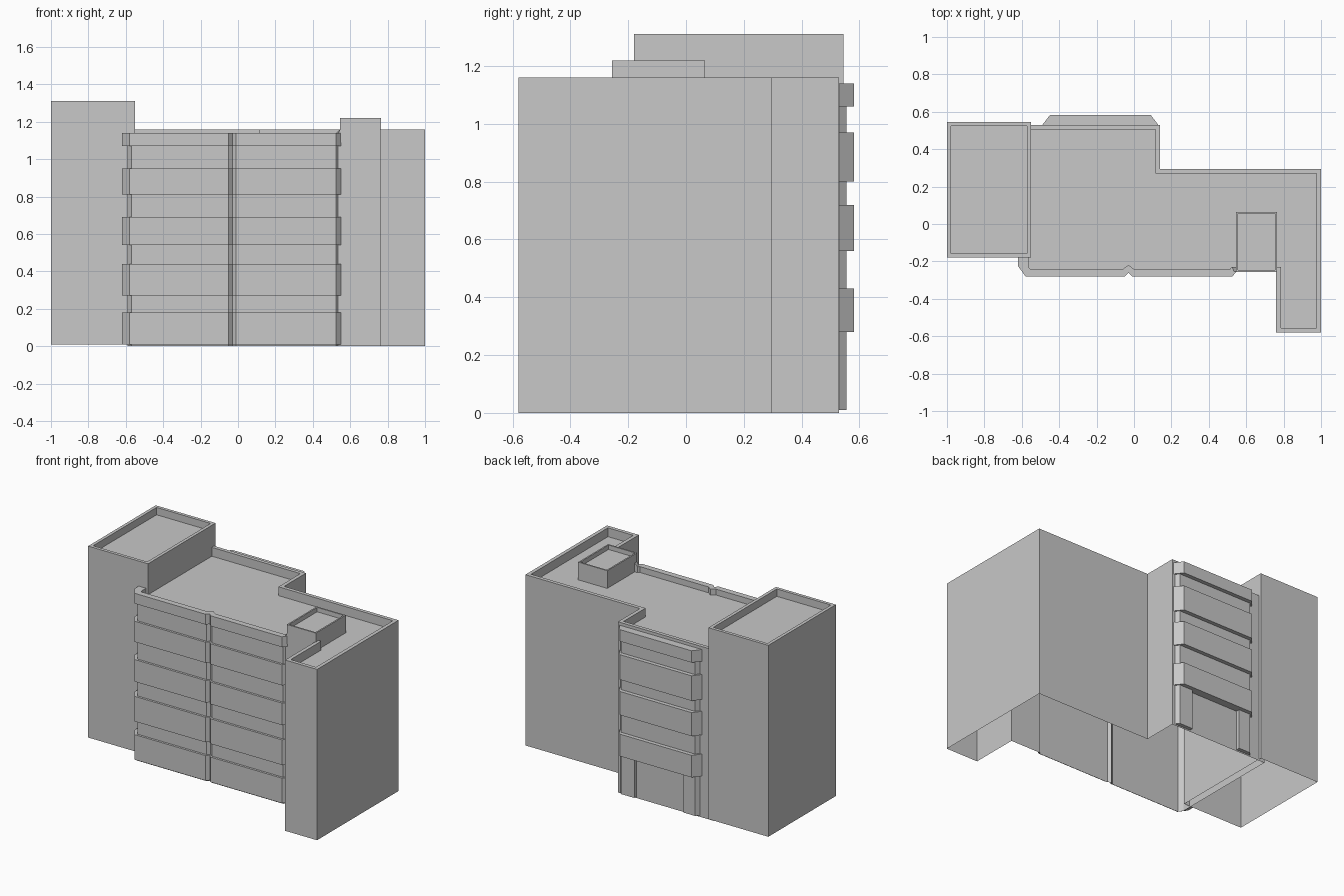
import bpy
import bmesh
from mathutils import Vector

default = bpy.data.objects.get("Cube")
if default:
    bpy.data.objects.remove(default, do_unlink=True)

concrete = bpy.data.materials.new("concrete_grey")
concrete.use_nodes = True
GREY = (0.58, 0.58, 0.58, 1)
concrete.diffuse_color = GREY
concrete.node_tree.nodes["Principled BSDF"].inputs["Base Color"].default_value = GREY


def finish(bm, name):
    mesh = bpy.data.meshes.new(name)
    bm.to_mesh(mesh)
    bm.free()
    mesh.materials.append(concrete)
    obj = bpy.data.objects.new(name, mesh)
    bpy.context.collection.objects.link(obj)
    return obj


def inset(outline, thickness):
    """Mitred inward offset of a counter-clockwise outline."""
    result = []
    for i, point in enumerate(outline):
        p = Vector(point)
        before = (p - Vector(outline[i - 1])).normalized()
        after = (Vector(outline[(i + 1) % len(outline)]) - p).normalized()
        n1, n2 = (Vector((-d.y, d.x)) for d in (before, after))
        result.append(p + (n1 + n2) * thickness / (1 + n1.dot(n2)))
    return result


def parapet_shell(name, outline, base, roof, top, thickness):
    """Hollow block, open below, with a sunken roof behind a parapet.
    top is a function giving the parapet height at an outline point."""
    bm = bmesh.new()
    inner = inset(outline, thickness)
    rings = [
        [bm.verts.new((x, y, base)) for x, y in outline],
        [bm.verts.new((x, y, top(x, y))) for x, y in outline],
        [bm.verts.new((p.x, p.y, top(*q))) for p, q in zip(inner, outline)],
        [bm.verts.new((p.x, p.y, roof)) for p in inner],
    ]
    count = len(outline)
    for low, high in zip(rings, rings[1:]):
        for i in range(count):
            j = (i + 1) % count
            bm.faces.new((low[i], low[j], high[j], high[i]))
    bm.faces.new(rings[-1])
    return finish(bm, name)


def prism(name, outline, bottom, top):
    bm = bmesh.new()
    face = bm.faces.new([bm.verts.new((x, y, bottom)) for x, y in outline])
    grown = bmesh.ops.extrude_face_region(bm, geom=[face])["geom"]
    verts = [g for g in grown if isinstance(g, bmesh.types.BMVert)]
    bmesh.ops.translate(bm, verts=verts, vec=(0, 0, top - bottom))
    bmesh.ops.recalc_face_normals(bm, faces=bm.faces)
    return finish(bm, name)


def rectangle(x0, x1, y0, y1):
    return [(x0, y0), (x1, y0), (x1, y1), (x0, y1)]


# Front facade line with chamfered ends and a central groove
facade = [(-0.59, -0.18), (-0.59, -0.235), (-0.57, -0.265), (-0.05, -0.265),
          (-0.03, -0.25), (-0.01, -0.265), (0.525, -0.265), (0.535, -0.254)]

# Main block and its projecting wing
wing = [(0.546, -0.254), (0.76, -0.254), (0.76, -0.58), (1, -0.58),
        (1, 0.295), (0.14, 0.295), (0.14, 0.53), (-0.59, 0.53)]


def main_top(x, y):
    on_front = x < 0.54 and y < -0.15
    return 1.14 if on_front else 1.16


parapet_shell("main_block", facade + wing, 0, 1.10, main_top, 0.025)

# Tall side tower
parapet_shell("side_tower", rectangle(-1, -0.55, -0.18, 0.545),
              0.01, 1.26, lambda x, y: 1.31, 0.022)

# Small roof house
parapet_shell("roof_house", rectangle(0.546, 0.765, -0.256, 0.065),
              1.09, 1.19, lambda x, y: 1.22, 0.01)

# Front balcony bands, wrapped round the facade line
front_edge = [(-0.62, -0.18), (-0.62, -0.225), (-0.58, -0.28), (-0.05, -0.28),
              (-0.03, -0.26), (-0.01, -0.28), (0.525, -0.28), (0.55, -0.254)]
front_levels = [(0.01, 0.18), (0.27, 0.44), (0.54, 0.69), (0.81, 0.95), (1.07, 1.14)]
for number, (low, high) in enumerate(front_levels, 1):
    prism(f"front_balcony_{number}", front_edge + facade[::-1], low, high)

# Rear balcony bands
rear_edge = [(-0.49, 0.53), (0.13, 0.53), (0.09, 0.582), (-0.45, 0.582)]
rear_levels = [(0.28, 0.43), (0.56, 0.72), (0.80, 0.97), (1.06, 1.14)]
for number, (low, high) in enumerate(rear_levels, 1):
    prism(f"rear_balcony_{number}", rear_edge, low, high)

# Rear wall panels between the bands
rear_panel = [(-0.475, 0.53), (0.12, 0.53), (0.10, 0.555), (-0.455, 0.555)]
for number, (lower, upper) in enumerate(zip(rear_levels, rear_levels[1:]), 1):
    prism(f"rear_panel_{number}", rear_panel, lower[1], upper[0])

# Ground floor piers at both ends of the rear bay
prism("rear_pier_left", [(0, 0.53), (0.12, 0.53), (0.10, 0.555), (0, 0.555)], 0.01, 0.28)
prism("rear_pier_right", [(-0.475, 0.53), (-0.37, 0.53), (-0.37, 0.555), (-0.455, 0.555)], 0.01, 0.28)
